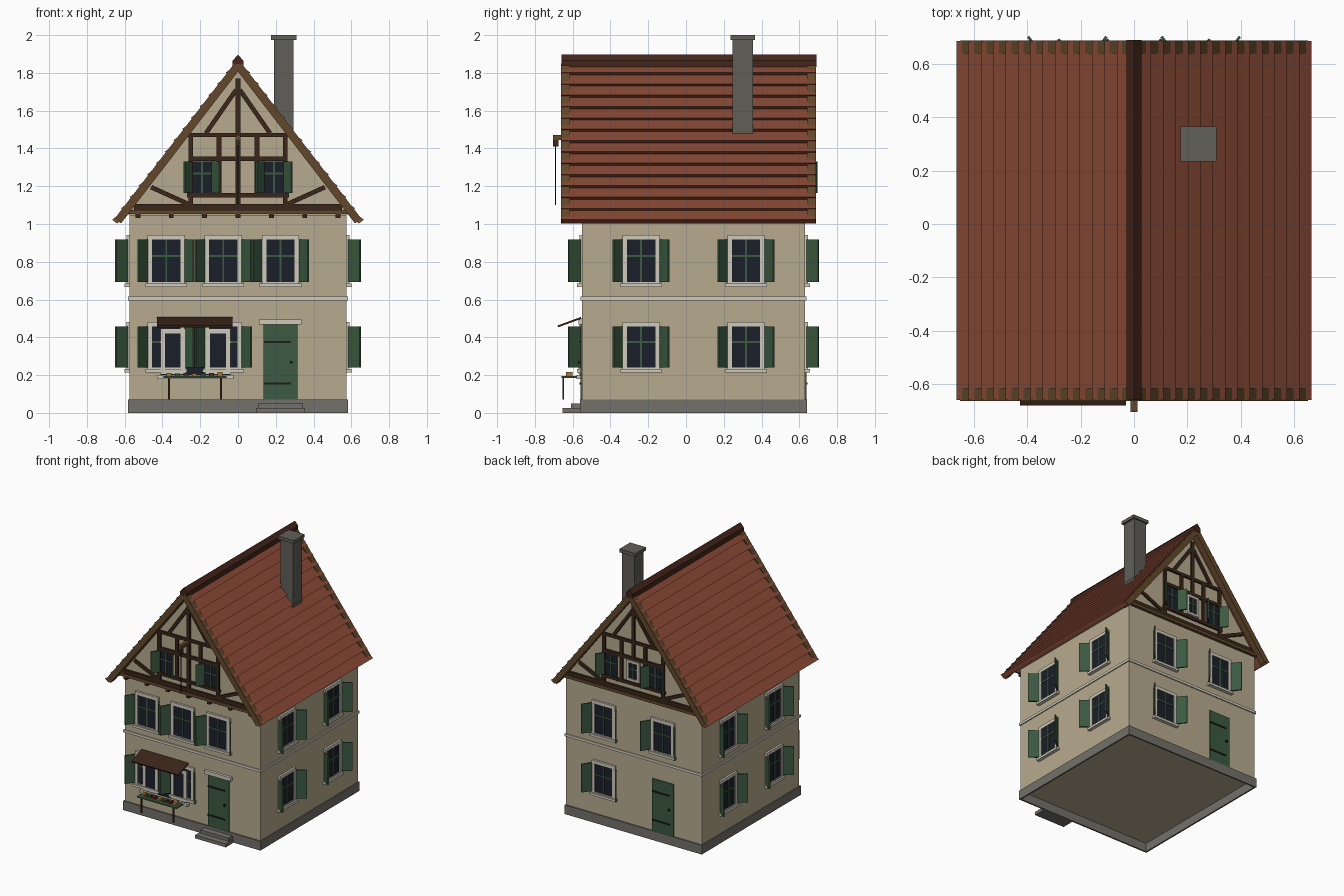
import bpy, bmesh, random
from math import radians, atan2, hypot
from mathutils import Matrix, Vector

if "Cube" in bpy.data.objects:
    bpy.data.objects.remove(bpy.data.objects["Cube"])

random.seed(4)
I = Matrix.Identity(4)
COL = dict(wall='B6AA8E', stone='73706A', tile='864A38', ridge='46291F', timber='3C2A20',
           barge='62492F', green='3E5A43', glass='20242D', trim='CFC9BA', iron='26231F',
           chimney='605F59', orange='B07830', red='5A2A22', leaf='3F4F33')
MATS, PARTS = {}, {}


def material(key):
    if key not in MATS:
        m = bpy.data.materials.new(key)
        rgb = [(int(COL[key][i:i + 2], 16) / 255) ** 2.2 for i in (0, 2, 4)]
        m.diffuse_color = (*rgb, 1)
        m.use_nodes = True
        m.node_tree.nodes["Principled BSDF"].inputs["Base Color"].default_value = m.diffuse_color
        MATS[key] = m
    return MATS[key]


def part(name, col):
    return PARTS.setdefault(name, (bmesh.new(), col))[0]


def box(name, col, x0, x1, y0, y1, z0, z1, M=I):
    c = Vector(((x0 + x1) / 2, (y0 + y1) / 2, (z0 + z1) / 2))
    mat = M @ Matrix.Translation(c) @ Matrix.Diagonal((abs(x1 - x0), abs(y1 - y0), abs(z1 - z0), 1))
    bmesh.ops.create_cube(part(name, col), size=1, matrix=mat)


def beam(name, col, p, q, w, y0, y1, M=I):
    # straight timber between two (x, z) points
    a, L = atan2(q[1] - p[1], q[0] - p[0]), hypot(q[0] - p[0], q[1] - p[1])
    R = M @ Matrix.Translation((p[0], 0, p[1])) @ Matrix.Rotation(-a, 4, 'Y')
    box(name, col, 0, L, y0, y1, -w / 2, w / 2, R)


def prism(name, col, pts, y0, y1):
    # (x, z) profile extruded along y
    bm = part(name, col)
    f = bm.faces.new([bm.verts.new((x, y0, z)) for x, z in pts])
    r = bmesh.ops.extrude_face_region(bm, geom=[f])
    vs = [g for g in r['geom'] if isinstance(g, bmesh.types.BMVert)]
    bmesh.ops.translate(bm, vec=(0, y1 - y0, 0), verts=vs)
    if f.is_valid and len(f.link_loops if hasattr(f, 'link_loops') else f.loops) and \
            all(len(e.link_faces) == 1 for e in f.edges):
        bmesh.ops.bridge_loops(bm, edges=list(f.edges))
    bmesh.ops.recalc_face_normals(bm, faces=bm.faces)


def place(x, y, deg):
    return Matrix.Translation((x, y, 0)) @ Matrix.Rotation(radians(deg), 4, 'Z')


def shutters(u, half, z0, z1, L, M):
    for s in (-1, 1):
        H = M @ Matrix.Translation((u + s * half, -0.01, 0)) @ Matrix.Rotation(radians(-53 * s), 4, 'Z')
        box('shutters', 'green', 0, s * L, -0.005, 0.005, z0, z1, H)


def panes(u, hw, z0, z1, M):
    box('window_glass', 'glass', u - hw, u + hw, -0.008, 0.01, z0, z1, M)
    zm = z0 + (z1 - z0) * 0.62
    box('window_bars', 'green', u - 0.005, u + 0.005, -0.013, 0, z0, z1, M)
    box('window_bars', 'green', u - hw, u + hw, -0.013, 0, zm - 0.005, zm + 0.005, M)


def frame(u, hw, z0, z1, t, d, M):
    for s in (-1, 1):
        box('window_frames', 'trim', u + s * hw, u + s * (hw + t), -d, 0.005, z0 - t, z1 + t, M)
    for a, b in ((z0 - t, z0), (z1, z1 + t)):
        box('window_frames', 'trim', u - hw, u + hw, -d, 0.005, a, b, M)


def window(u, z0, M):
    z1 = z0 + (0.225 if z0 > 0.5 else 0.217)
    panes(u, 0.075, z0, z1, M)
    frame(u, 0.075, z0, z1, 0.024, 0.015, M)
    box('window_sills', 'trim', u - 0.11, u + 0.11, -0.026, 0.005, z0 - 0.026, z0 - 0.008, M)
    shutters(u, 0.1, z0, z1, 0.078, M)


def door(u, M):
    box('doors', 'green', u - 0.09, u + 0.09, -0.008, 0.01, 0.07, 0.47, M)
    for z in (0.155, 0.375):
        box('door_hinges', 'iron', u - 0.088, u + 0.055, -0.013, 0, z - 0.006, z + 0.006, M)
    box('door_knobs', 'iron', u + 0.05, u + 0.063, -0.022, 0, 0.262, 0.275, M)


# walls, hollow plinth ring, string course and gable block
for s in (-1, 1):
    box('plinth', 'stone', s * 0.582, s * 0.57, -0.56, 0.64, 0, 0.07)
    box('plinth', 'stone', -0.57, 0.57, 0.04 + s * 0.6, 0.04 + s * 0.588, 0, 0.07)
box('walls', 'wall', -0.575, 0.575, -0.55, 0.63, 0.066, 1.05)
box('string_course', 'trim', -0.583, 0.583, -0.558, 0.638, 0.596, 0.615)
prism('gable_walls', 'wall', [(-0.585, 1.05), (0.585, 1.05), (0, 1.81)], -0.59, 0.63)

# roof: saw-tooth tile courses on both slopes
ROWS, A, E = 14, Vector((0, 1.848)), Vector((0.648, 1.009))
n = Vector((A.y - E.y, E.x - A.x)).normalized()
side = []
for i in range(ROWS):
    lo, hi = E.lerp(A, i / ROWS), E.lerp(A, (i + 1) / ROWS)
    side += [lo + n * 0.023, hi + n * 0.002]
side[-1].x = 0
under = E - n * 0.012
prof = [(0, 1.82), (under.x, under.y)] + [(p.x, p.y) for p in side]
prism('roof_tiles', 'tile', prof + [(-x, z) for x, z in prof[-2:0:-1]], -0.66, 0.685)
prism('ridge_cap', 'ridge', [(0, 1.897), (0.028, 1.865), (0.028, 1.83), (-0.028, 1.83), (-0.028, 1.865)], -0.66, 0.69)

# barge boards tucked under the tile ends
for s in (-1, 1):
    for y in (-0.663, 0.64):
        beam('barge_boards', 'barge', (s * 0.002, 1.838), (s * 0.636, 1.016), 0.042, y, y + 0.048)

# chimney
box('chimney', 'chimney', 0.19, 0.295, 0.245, 0.355, 1.45, 1.98)
box('chimney_cap', 'chimney', 0.175, 0.31, 0.235, 0.365, 1.975, 2.0)

# timber framing on both gables
FRONT, BACK = place(0, -0.55, 0), place(0, 0.63, 180)
RIGHT, LEFT = place(0.575, 0.04, 90), place(-0.575, 0.04, 270)
for M, back in ((place(0, -0.59, 0), False), (BACK, True)):
    def timber(p, q, w=0.025, d=0.014):
        beam('gable_timbers', 'timber', p, q, w, -d, 0.01, M)
    beam('gable_sills', 'barge', (-0.58, 1.064), (0.58, 1.064), 0.022, -0.022, 0.01, M)
    timber((-0.55, 1.09), (0.55, 1.09), 0.03)
    timber((-0.27, 1.152), (0.27, 1.152), 0.022)
    timber((-0.26, 1.345), (0.26, 1.345))
    timber((-0.265, 1.472), (0.265, 1.472), 0.022)
    timber((0, 1.34 if back else 1.1), (0, 1.77))
    for s in (-1, 1):
        timber((s * 0.25, 1.1), (s * 0.25, 1.47))
        timber((s * 0.1, 1.15), (s * 0.1, 1.47))
        timber((s * 0.01, 1.71), (s * 0.17, 1.48), 0.024)
        timber((s * 0.46, 1.195), (s * 0.25, 1.1), 0.024)
        panes(s * 0.19, 0.055, 1.165, 1.33, M)
        shutters(s * 0.19, 0.054, 1.165, 1.33, 0.066, M)
    if back:
        panes(0, 0.035, 1.19, 1.31, M)
        frame(0, 0.035, 1.19, 1.31, 0.018, 0.018, M)

# jetty corbels
for i in range(7):
    x = -0.53 + i * 0.53 / 3
    box('jetty_corbels', 'timber', x - 0.013, x + 0.013, -0.61, -0.545, 1.033, 1.056)
box('jetty_underside', 'wall', -0.575, 0.575, -0.59, -0.54, 1.046, 1.056)

# hoist beam, pulley and rope
box('hoist_beam', 'barge', -0.013, 0.013, -0.705, -0.58, 1.445, 1.472)
box('hoist_pulley', 'timber', -0.012, 0.012, -0.705, -0.675, 1.41, 1.445)
box('hoist_rope', 'iron', -0.003, 0.003, -0.694, -0.688, 1.10, 1.42)

# storey windows and doors
for u in (-0.38, -0.078, 0.225):
    window(u, 0.692, FRONT)
for u in (-0.38, -0.078):
    window(u, 0.24, FRONT)
for M, d in ((RIGHT, 0.2775), (LEFT, 0.2775), (BACK, 0.25)):
    for s in (-1, 1):
        window(s * d, 0.692, M)
        if M is not BACK or s < 0:
            window(s * d, 0.24, M)
door(0.225, FRONT)
door(0.25, BACK)
box('door_lintel', 'trim', 0.11, 0.337, -0.57, -0.54, 0.467, 0.495)
for k, (h, y) in enumerate(((0.026, -0.655), (0.05, -0.608))):
    box('door_steps', 'stone', 0.095 + k * 0.01, 0.355 - k * 0.01, y, -0.56, k * 0.026, h)

# shop window with awning
box('shop_glass', 'glass', -0.41, -0.04, -0.565, -0.545, 0.2, 0.46)
for u in (-0.345, -0.105):
    frame(u, 0.042, 0.23, 0.42, 0.024, 0.02, FRONT)
box('shop_sill', 'trim', -0.43, -0.025, -0.58, -0.545, 0.18, 0.2)
AW = Matrix.Translation((0, -0.555, 0.503)) @ Matrix.Rotation(radians(20), 4, 'X')
box('awning', 'timber', -0.428, -0.03, -0.132, 0, -0.005, 0.005, AW)

# market table with produce
box('stall_table', 'green', -0.395, -0.06, -0.66, -0.575, 0.185, 0.195)
for x in (-0.365, -0.09):
    box('stall_legs', 'timber', x - 0.005, x + 0.005, -0.655, -0.645, 0.07, 0.186)
for i in range(7):
    x, c = -0.365 + i * 0.045, ('orange', 'leaf', 'red')[i % 3]
    box('produce_' + c, c, x - 0.014, x + 0.014, -0.635, -0.6, 0.195, 0.208 + random.random() * 0.01)

# turn the collected parts into objects
for name, (bm, col) in PARTS.items():
    bmesh.ops.recalc_face_normals(bm, faces=bm.faces)
    me = bpy.data.meshes.new(name)
    bm.to_mesh(me)
    bm.free()
    me.materials.append(material(col))
    bpy.context.scene.collection.objects.link(bpy.data.objects.new(name, me))
